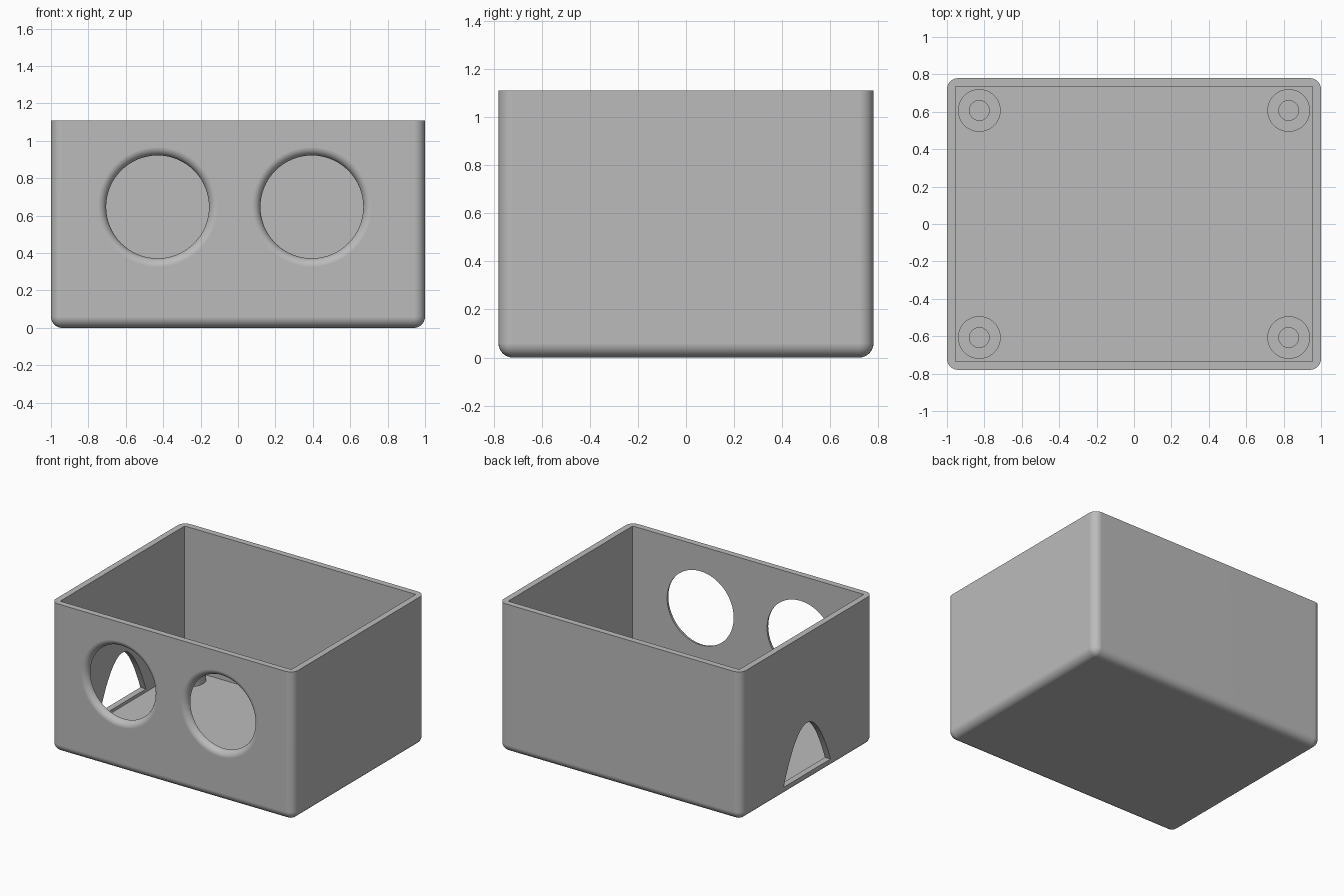
import bpy
import bmesh
from math import sin, cos, pi, sqrt, radians
from mathutils import Matrix, Vector

if "Cube" in bpy.data.objects:
    bpy.data.objects.remove(bpy.data.objects["Cube"])

HX, HY, H = 1.0, 0.78, 1.11      # outer half sizes and height
WALL, FLOOR, ROUND = 0.046, 0.045, 0.06

grey = bpy.data.materials.new("plain_grey")
grey.use_nodes = True
grey.diffuse_color = (0.5, 0.5, 0.5, 1)
grey.node_tree.nodes["Principled BSDF"].inputs["Base Color"].default_value = (0.5, 0.5, 0.5, 1)


def make_object(name, bm):
    bmesh.ops.recalc_face_normals(bm, faces=bm.faces)
    mesh = bpy.data.meshes.new(name)
    bm.to_mesh(mesh)
    bm.free()
    mesh.materials.append(grey)
    obj = bpy.data.objects.new(name, mesh)
    bpy.context.collection.objects.link(obj)
    return obj


def box(low, high):
    bm = bmesh.new()
    low, high = Vector(low), Vector(high)
    size = Matrix.Diagonal((*(high - low), 1))
    bmesh.ops.create_cube(bm, size=1, matrix=Matrix.Translation((low + high) / 2) @ size)
    return bm


def lathe(profile, segments, matrix):
    """Closed solid of revolution about z; profile runs axis to axis."""
    bm = bmesh.new()
    verts = [bm.verts.new((r, 0, z)) for r, z in profile]
    edges = [bm.edges.new(pair) for pair in zip(verts, verts[1:])]
    bmesh.ops.spin(bm, geom=verts + edges, cent=(0, 0, 0), axis=(0, 0, 1),
                   angle=2 * pi, steps=segments)
    bmesh.ops.remove_doubles(bm, verts=bm.verts, dist=1e-5)
    bm.transform(matrix)
    return bm


def smooth(obj):
    bpy.ops.object.select_all(action='DESELECT')
    obj.select_set(True)
    bpy.context.view_layer.objects.active = obj
    bpy.ops.object.shade_smooth_by_angle(angle=radians(30))
    weighted = obj.modifiers.new("clean_shading", 'WEIGHTED_NORMAL')
    weighted.keep_sharp = True


# Outer shell: rounded everywhere except around the top rim
bm = box((-HX, -HY, 0), (HX, HY, H))
rounded = [e for e in bm.edges if min(v.co.z for v in e.verts) < H / 2]
bmesh.ops.bevel(bm, geom=rounded, offset=ROUND, segments=8, profile=0.5, affect='EDGES')
shell = make_object("box_shell", bm)

# Cavity
cutters = [make_object("cavity_cutter", box((WALL - HX, WALL - HY, FLOOR),
                                            (HX - WALL, HY - WALL, H + 0.2)))]

# Two round front windows with a rounded outer lip
R_WIN = 0.275
lip = []
for i in range(9):
    a = i / 8 * pi / 2
    lip.append((R_WIN + WALL * (1 - sin(a)), WALL * (1 - cos(a))))
profile = [(0, -0.1), (lip[0][0], -0.1)] + lip + [(R_WIN, 0.15), (0, 0.15)]
for x in (-0.43, 0.395):
    place = Matrix.Translation((x, -HY, 0.647)) @ Matrix.Rotation(-pi / 2, 4, 'X')
    cutters.append(make_object("window_cutter", lathe(profile, 64, place)))

# Parabolic doorway in one end
SILL, PEAK, HALF = 0.068, 0.445, 0.3
base = HALF * sqrt(1 - SILL / PEAK)
bm = bmesh.new()
arch = []
for i in range(33):
    y = base * (i / 16 - 1)
    arch.append(bm.verts.new((-HX - 0.1, y, PEAK * (1 - (y / HALF) ** 2))))
face = bm.faces.new(arch)
ext = bmesh.ops.extrude_face_region(bm, geom=[face])
moved = [g for g in ext["geom"] if isinstance(g, bmesh.types.BMVert)]
bmesh.ops.translate(bm, verts=moved, vec=(0.25, 0, 0))
cutters.append(make_object("doorway_cutter", bm))

# Carve the shell, then discard the cutters
for cutter in cutters:
    cutter.hide_render = True
    mod = shell.modifiers.new("carve", 'BOOLEAN')
    mod.operation = 'DIFFERENCE'
    mod.solver = 'EXACT'
    mod.object = cutter
bpy.context.view_layer.update()
carved = bpy.data.meshes.new_from_object(
    shell.evaluated_get(bpy.context.evaluated_depsgraph_get()))
shell.modifiers.clear()
shell.data = carved
for cutter in cutters:
    bpy.data.objects.remove(cutter)
smooth(shell)

# Hollow screw posts in the four corners
POST_R, HOLE_R, TOP = 0.114, 0.053, 0.18
post = [(0, FLOOR - 0.01), (POST_R, FLOOR - 0.01), (POST_R, TOP),
        (HOLE_R, TOP), (HOLE_R, FLOOR + 0.002), (0, FLOOR + 0.002)]
for side, sx in (("right", -1), ("left", 1)):
    for end, sy in (("front", -1), ("back", 1)):
        place = Matrix.Translation((sx * 0.827, sy * 0.607, 0))
        smooth(make_object(f"{end}_{side}_screw_post", lathe(post, 48, place)))
